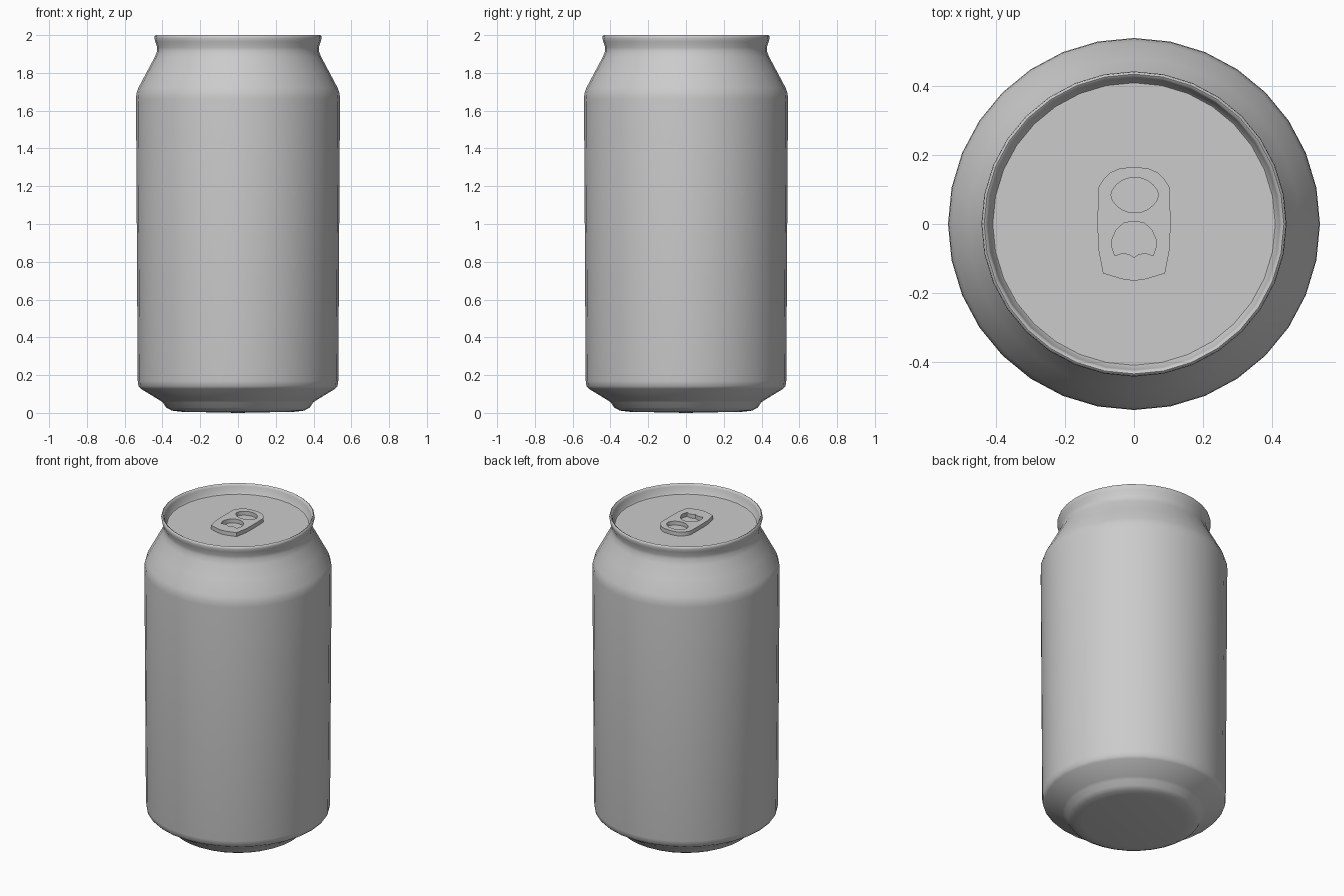
import bpy, bmesh, math

if "Cube" in bpy.data.objects:
    bpy.data.objects.remove(bpy.data.objects["Cube"])

SIDES = 32
LID_Z = 1.94

metal = bpy.data.materials.new("plain grey metal")
metal.diffuse_color = (0.6, 0.6, 0.6, 1)
metal.use_nodes = True
metal.node_tree.nodes["Principled BSDF"].inputs["Base Color"].default_value = metal.diffuse_color


def finish(obj, angle):
    obj.data.materials.clear()
    obj.data.materials.append(metal)
    bpy.ops.object.select_all(action='DESELECT')
    obj.select_set(True)
    bpy.context.view_layer.objects.active = obj
    bpy.ops.object.shade_smooth_by_angle(angle=math.radians(angle))


def lathe(name, profile, angle=50):
    """Spin a (radius, height) profile round z; radius 0 closes to a pole."""
    bm = bmesh.new()
    rings = []
    for r, z in profile:
        if r == 0:
            rings.append([bm.verts.new((0, 0, z))] * SIDES)
        else:
            rings.append([bm.verts.new((r * math.cos(2 * math.pi * i / SIDES),
                                        r * math.sin(2 * math.pi * i / SIDES), z))
                          for i in range(SIDES)])
    for a, b in zip(rings, rings[1:]):
        for i in range(SIDES):
            j = (i + 1) % SIDES
            bm.faces.new(list(dict.fromkeys((a[i], a[j], b[j], b[i]))))
    me = bpy.data.meshes.new(name)
    bm.to_mesh(me)
    bm.free()
    obj = bpy.data.objects.new(name, me)
    bpy.context.collection.objects.link(obj)
    finish(obj, angle)
    return obj


# can: base, wall, shoulder, neck, rolled rim and recessed lid in one skin
lathe("can_body", [
    (0, 0), (0.30, 0.006), (0.35, 0.012), (0.38, 0.028), (0.398, 0.055), (0.415, 0.067),
    (0.515, 0.128), (0.527, 0.142), (0.531, 0.17),
    (0.54, 1.66), (0.538, 1.69), (0.528, 1.72), (0.48, 1.81), (0.44, 1.885),
    (0.428, 1.915), (0.428, 1.935), (0.438, 1.965), (0.443, 1.985),
    (0.441, 1.996), (0.435, 2.0), (0.428, 1.996), (0.424, 1.985),
    (0.416, LID_Z + 0.008), (0.41, LID_Z), (0, LID_Z)])


# pull tab: mirrored outline with two finger holes
def mirrored(half):
    """Close a half outline (x >= 0, listed top to bottom) across x = 0."""
    return half + [(-x, y) for x, y in reversed(half) if x > 0]


outline = mirrored([(0, .165), (.04, .162), (.068, .15), (.09, .128), (.104, .105), (.106, 0),
                    (.104, -.07), (.09, -.143), (.035, -.16), (0, -.165)])
ring_hole = [(.002 + .069 * math.cos(t) * (1 - .06 * math.sin(2 * t) ** 2),
              .084 + .051 * math.sin(t))
             for t in (2 * math.pi * i / 20 for i in range(20))]
rivet_hole = mirrored([(0, .008), (.03, .003), (.052, -.018), (.064, -.045), (.066, -.06),
                       (.056, -.092), (.035, -.085), (.015, -.087), (0, -.097)])

curve = bpy.data.curves.new("pull_tab", 'CURVE')
curve.dimensions = '2D'
curve.fill_mode = 'BOTH'
curve.extrude = 0.0125
for pts in (outline, ring_hole, rivet_hole):
    sp = curve.splines.new('POLY')
    sp.points.add(len(pts) - 1)
    for p, (x, y) in zip(sp.points, pts):
        p.co = (x, y, 0, 1)
    sp.use_cyclic_u = True
tab = bpy.data.objects.new("pull_tab", curve)
tab.location.z = LID_Z + 0.0125
bpy.context.collection.objects.link(tab)
bpy.context.view_layer.objects.active = tab
bpy.ops.object.select_all(action='DESELECT')
tab.select_set(True)
bpy.ops.object.convert(target='MESH')
tab = bpy.context.view_layer.objects.active
bm = bmesh.new()
bm.from_mesh(tab.data)
bmesh.ops.remove_doubles(bm, verts=bm.verts, dist=0.0005)
bmesh.ops.recalc_face_normals(bm, faces=bm.faces)
bm.to_mesh(tab.data)
bm.free()
finish(tab, 40)
